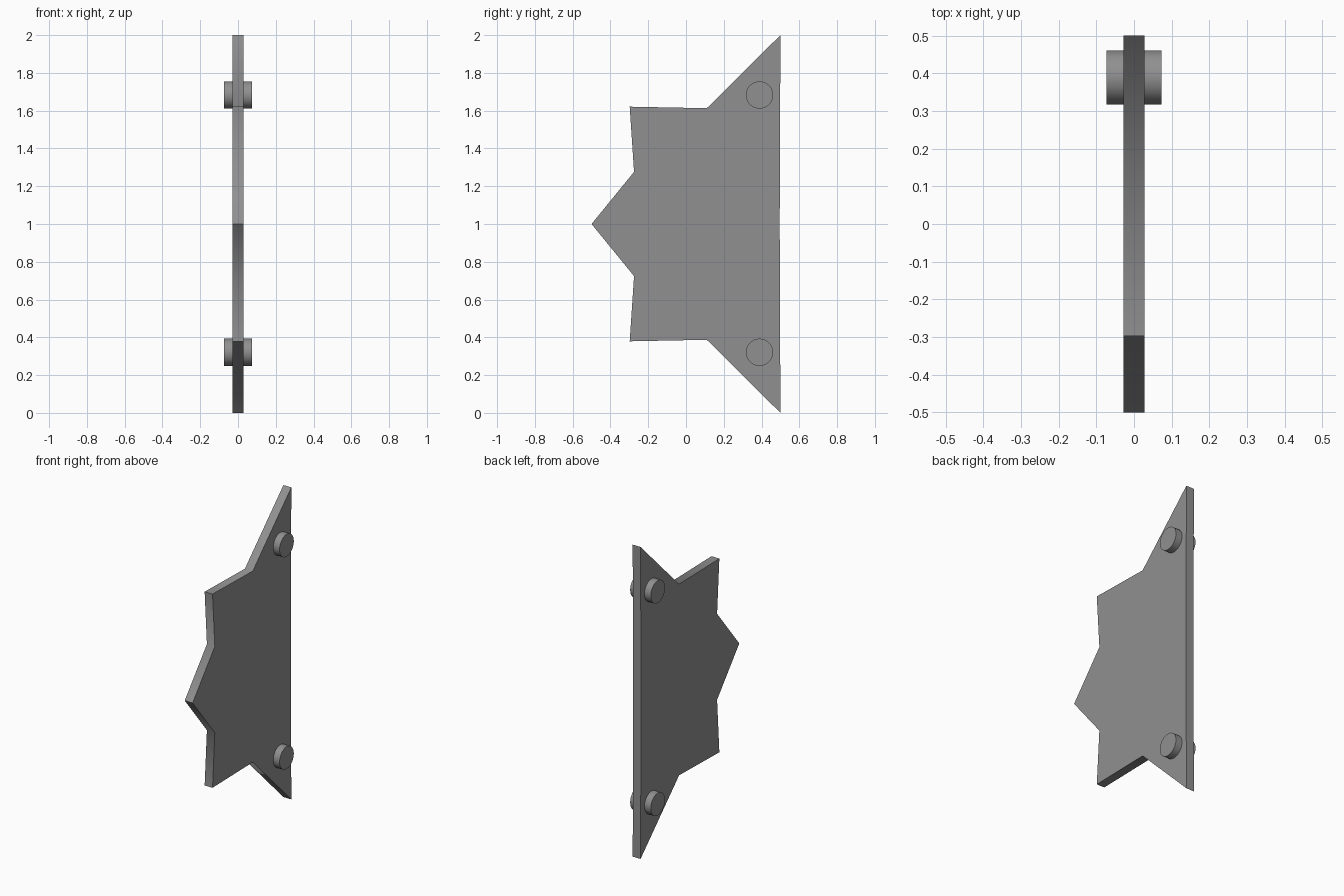
import bpy, bmesh, math

if "Cube" in bpy.data.objects:
    bpy.data.objects.remove(bpy.data.objects["Cube"])

HALF_THICK = 0.028
MID_Z = 1.0

# Dark grey finish shared by all parts
dark = bpy.data.materials.new("dark_grey")
dark.diffuse_color = (0.28, 0.28, 0.28, 1)
dark.use_nodes = True
dark.node_tree.nodes["Principled BSDF"].inputs["Base Color"].default_value = dark.diffuse_color


def finish(obj, angle):
    """Apply the finish and smooth everything but the sharp corners."""
    obj.data.materials.append(dark)
    bpy.ops.object.select_all(action='DESELECT')
    obj.select_set(True)
    bpy.context.view_layer.objects.active = obj
    bpy.ops.object.shade_smooth_by_angle(angle=math.radians(angle))


# Star-shaped plate: upper half of the outline (y, z offset from the middle), mirrored below
upper = [(0.5, 1.0), (0.11, 0.613), (-0.298, 0.621), (-0.275, 0.276)]
outline = ([(0.496, 0.0)] + upper + [(-0.5, 0.0)]
           + [(y, -z) for y, z in reversed(upper)])

bm = bmesh.new()
face = bm.faces.new([bm.verts.new((-HALF_THICK, y, MID_Z + z)) for y, z in outline])
ext = bmesh.ops.extrude_face_region(bm, geom=[face])
verts = [v for v in ext["geom"] if isinstance(v, bmesh.types.BMVert)]
bmesh.ops.translate(bm, verts=verts, vec=(2 * HALF_THICK, 0, 0))
if not face.is_valid or face not in bm.faces[:]:
    face = None
bmesh.ops.recalc_face_normals(bm, faces=bm.faces)
mesh = bpy.data.meshes.new("star_plate")
bm.to_mesh(mesh)
bm.free()
plate = bpy.data.objects.new("star_plate", mesh)
bpy.context.collection.objects.link(plate)
finish(plate, 60)

# Round pegs passing through the plate near both long points
for name, z in (("lower_peg", 0.321), ("upper_peg", 1.683)):
    bpy.ops.mesh.primitive_cylinder_add(vertices=48, radius=0.072, depth=0.146,
                                        location=(0, 0.389, z),
                                        rotation=(0, math.pi / 2, 0))
    peg = bpy.context.object
    peg.name = name
    finish(peg, 30)
